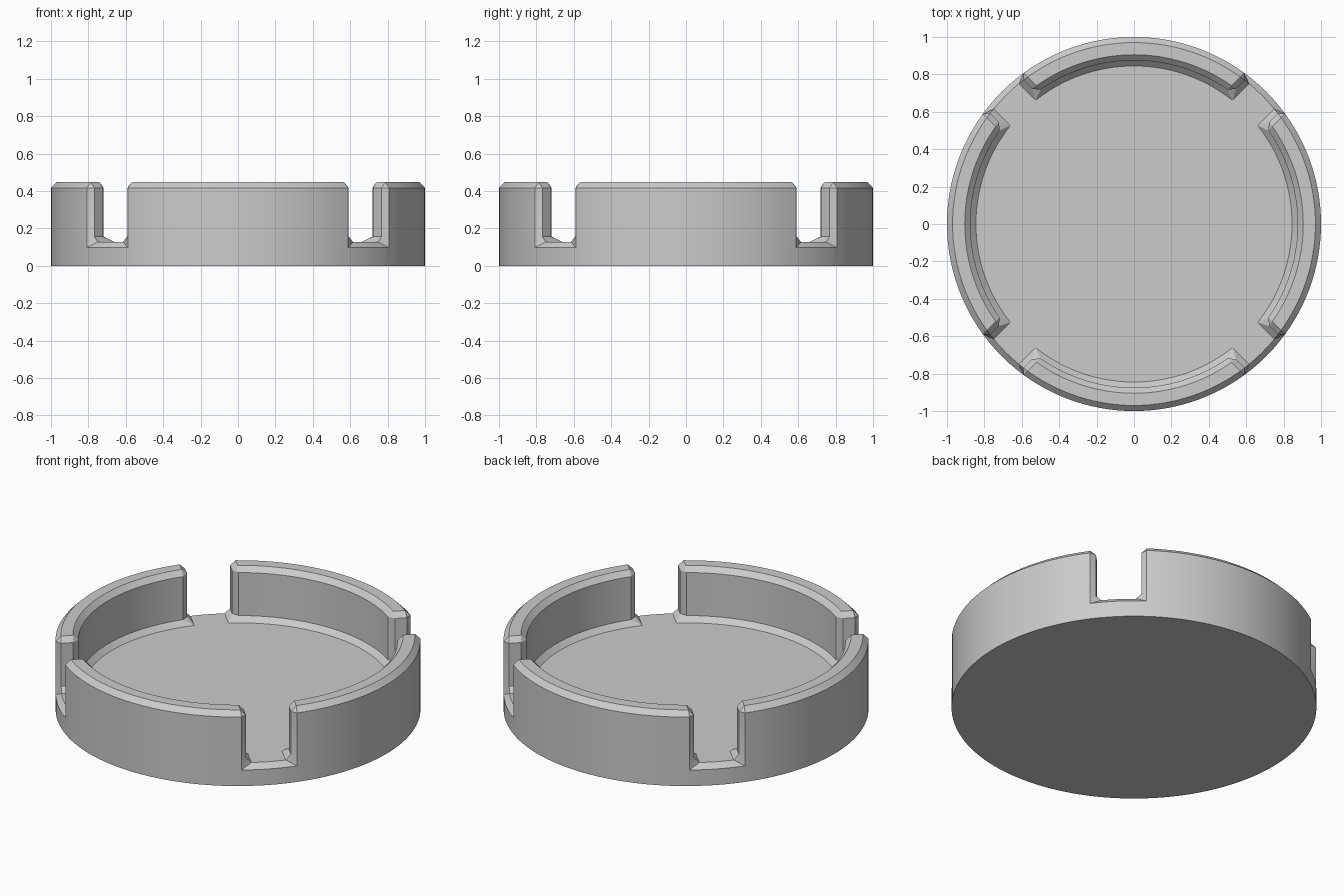
import bpy, bmesh, math

if "Cube" in bpy.data.objects:
    bpy.data.objects.remove(bpy.data.objects["Cube"])

# Main sizes
R_OUT, R_IN, CH = 1.0, 0.875, 0.03        # outer radius, inner radius, chamfer
FLOOR, TOP, HALF = 0.127, 0.447, 0.125    # floor height, rim height, half width of notch
N_WALL, N_NOTCH = 28, 6                   # arc steps per wall and per notch

mat = bpy.data.materials.new("light grey")
mat.diffuse_color = (0.6, 0.6, 0.6, 1)
mat.use_nodes = True
mat.node_tree.nodes["Principled BSDF"].inputs["Base Color"].default_value = mat.diffuse_color

bm = bmesh.new()


def vert(r, a, z):
    return bm.verts.new((r * math.cos(a), r * math.sin(a), z))


def end_angle(r, v):
    """Angle from the wall centre to a point v away from the notch's centre line."""
    return math.pi / 4 - math.asin(v / r)


def arc(r, a0, a1, z, n):
    return [vert(r, a0 + (a1 - a0) * i / n, z) for i in range(n + 1)]


def bridge(a, b, closed=False):
    for i in range(len(a) if closed else len(a) - 1):
        j = (i + 1) % len(a)
        bm.faces.new((a[i], a[j], b[j], b[i]))


def outline(mid, outer, b, c, inner):
    """Wall outline from (radius, notch offset, height) of its four end corners."""
    def ends(p):
        return end_angle(p[0], p[1])
    eo, ei = ends(outer), ends(inner)
    loop = arc(outer[0], mid - eo, mid + eo, outer[2], N_WALL)
    loop += [vert(p[0], mid + ends(p), p[2]) for p in (b, c)]
    loop += arc(inner[0], mid + ei, mid - ei, inner[2], N_WALL)
    loop += [vert(p[0], mid - ends(p), p[2]) for p in (c, b)]
    return loop


WIDE, FOOT = HALF + CH, HALF - CH
rim, floor = [], []
for q in range(4):
    mid = q * math.pi / 2

    # Wall segment: flared foot, straight shaft with chamfered ends, chamfered top
    foot_corner = (R_IN - CH, FOOT, FLOOR)
    foot = outline(mid, (R_OUT, WIDE, FLOOR - CH), (R_OUT - CH, FOOT, FLOOR),
                   foot_corner, foot_corner)
    layers = [foot]
    for z in (FLOOR + CH, TOP - CH):
        layers.append(outline(mid, (R_OUT, WIDE, z), (R_OUT - CH, HALF, z),
                              (R_IN + CH, HALF, z), (R_IN, WIDE, z)))
    o, i = (R_OUT - CH, WIDE, TOP), (R_IN + CH, WIDE, TOP)
    layers.append(outline(mid, o, o, i, i))
    for low, high in zip(layers, layers[1:]):
        bridge(low, high, True)
    n = N_WALL + 1
    bridge(layers[-1][:n], layers[-1][n + 2:2 * n + 2][::-1])

    # Notch sill: chamfered outer edge of the floor
    e_out, e_in = end_angle(R_OUT, WIDE), end_angle(R_OUT - CH, FOOT)
    quarter = math.pi / 2
    sill_out = arc(R_OUT, mid + e_out, mid + quarter - e_out, FLOOR - CH, N_NOTCH)
    sill_in = arc(R_OUT - CH, mid + e_in, mid + quarter - e_in, FLOOR, N_NOTCH)
    bridge(sill_out, sill_in)

    # Collect the base rim and the floor boundary
    rim += foot[:N_WALL] + sill_out[:-1]
    floor += [foot[-1]] + foot[n + 3:2 * n + 1][::-1] + [foot[n + 1]] + sill_in[:-1]

# Base side, underside and floor (corner points that coincide are merged afterwards)
bottom = [bm.verts.new((v.co.x, v.co.y, 0)) for v in rim]
rim_copy = [bm.verts.new(v.co) for v in rim]
bridge(bottom, rim_copy, True)
bm.faces.new(bottom)
pts = []
for v in floor:
    if not pts or (v.co - pts[-1].co).length > 1e-4:
        pts.append(bm.verts.new(v.co))
bm.faces.new(pts)

bmesh.ops.remove_doubles(bm, verts=bm.verts, dist=1e-4)
bmesh.ops.recalc_face_normals(bm, faces=bm.faces)

mesh = bpy.data.meshes.new("notched_dish")
bm.to_mesh(mesh)
bm.free()
mesh.materials.append(mat)
dish = bpy.data.objects.new("notched_dish", mesh)
bpy.context.collection.objects.link(dish)
bpy.context.view_layer.objects.active = dish
dish.select_set(True)
bpy.ops.object.shade_smooth_by_angle(angle=math.radians(25))
